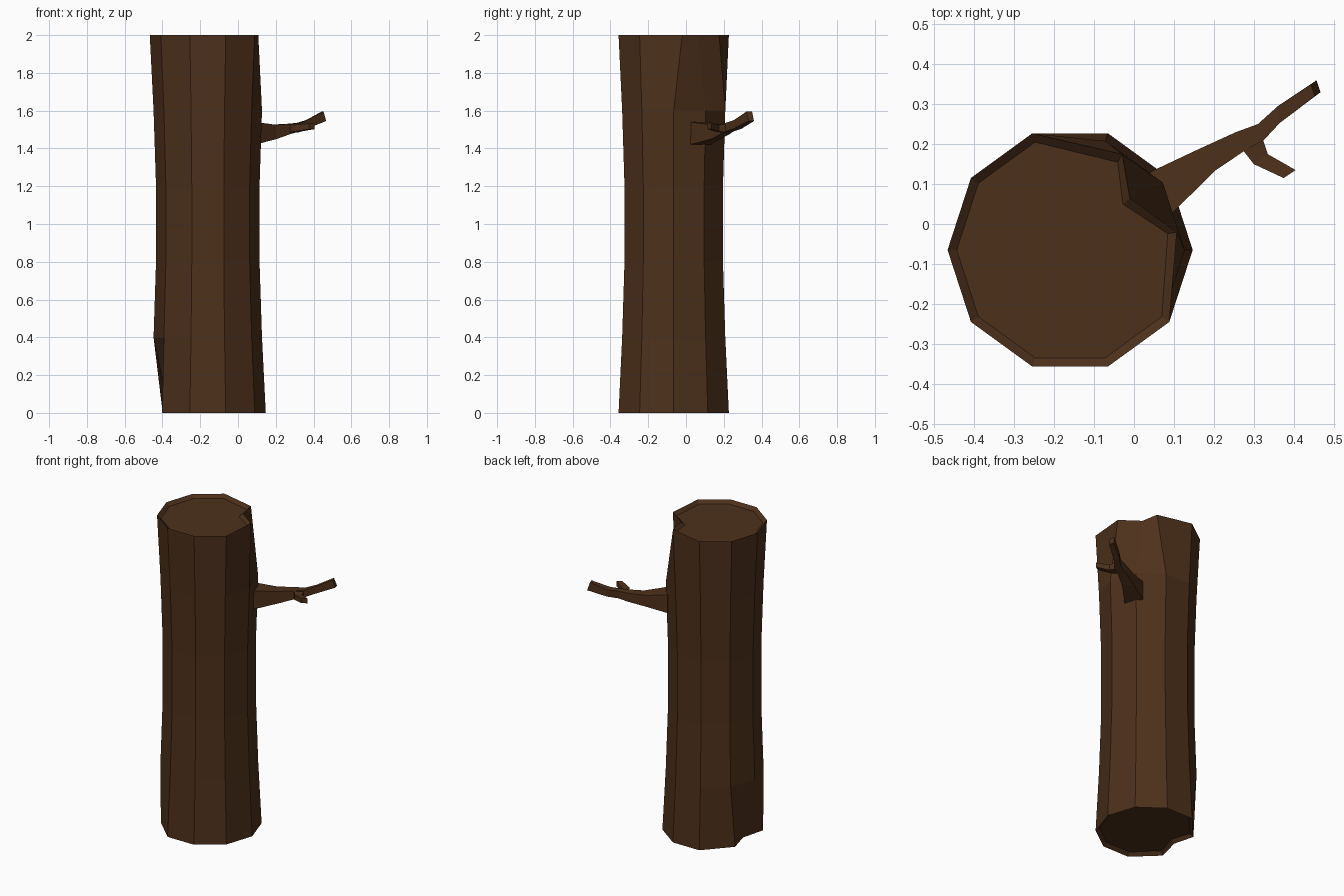
import bpy, bmesh
from math import cos, sin, radians

if "Cube" in bpy.data.objects:
    bpy.data.objects.remove(bpy.data.objects["Cube"])

bark = bpy.data.materials.new("bark")
bark.diffuse_color = (0.075, 0.030, 0.011, 1)
bark.use_nodes = True
bark.node_tree.nodes["Principled BSDF"].inputs["Base Color"].default_value = bark.diffuse_color


def loft(name, rings):
    """Skin a list of equal-length rings and cap both ends."""
    bm = bmesh.new()
    loops = [[bm.verts.new(p) for p in ring] for ring in rings]
    n = len(loops[0])
    for a, b in zip(loops, loops[1:]):
        for i in range(n):
            j = (i + 1) % n
            bm.faces.new((a[i], a[j], b[j], b[i]))
    bm.faces.new(loops[0][::-1])
    bm.faces.new(loops[-1])
    bmesh.ops.recalc_face_normals(bm, faces=bm.faces)
    mesh = bpy.data.meshes.new(name)
    bm.to_mesh(mesh)
    bm.free()
    mesh.materials.append(bark)
    obj = bpy.data.objects.new(name, mesh)
    bpy.context.collection.objects.link(obj)
    return obj


# Trunk: ten-sided waisted log with a split at the top and one at the bottom
CX, CY = -0.16, -0.065


def trunk_ring(z, r, changes={}, inset=0.0):
    ring = []
    for i in range(10):
        rad, ang = changes.get(i, (r, i * 36))
        a = radians(ang)
        ring.append((CX + (rad - inset) * cos(a), CY + (rad - inset) * sin(a), z))
    return ring


top_split = {0: (0.271, 9.5), 1: (0.198, 41), 2: (0.273, 61.5)}
low_split = {4: (0.273, 151), 5: (0.203, 180), 6: (0.285, 212)}
loft("trunk", [
    trunk_ring(0.02, 0.307, low_split, 0.023),
    trunk_ring(0, 0.307, low_split),
    trunk_ring(0.4, 0.287),
    trunk_ring(0.8, 0.274),
    trunk_ring(1.2, 0.274),
    trunk_ring(1.6, 0.287),
    trunk_ring(2, 0.307, top_split),
    trunk_ring(1.98, 0.307, top_split, 0.023),
])


# Branches: four-sided sections given by left point, right point, bottom and top height
def branch(name, sections):
    loft(name, [[(lx, ly, z0), (rx, ry, z0), (rx, ry, z1), (lx, ly, z1)]
                for lx, ly, rx, ry, z0, z1 in sections])
    return bpy.data.objects[name]


limb = branch("branch", [
    (0.040, 0.130, 0.090, 0.022, 1.42, 1.54),
    (0.150, 0.182, 0.205, 0.135, 1.45, 1.525),
    (0.255, 0.230, 0.275, 0.182, 1.475, 1.53),
    (0.310, 0.250, 0.325, 0.210, 1.49, 1.535),
    (0.360, 0.295, 0.365, 0.253, 1.505, 1.55),
    (0.450, 0.355, 0.460, 0.325, 1.545, 1.595),
])
# Slanted cut at the branch tip
for v in limb.data.vertices[-4:]:
    v.co.x += 0.007 if v.co.z < 1.57 else -0.007
    v.co.y += 0.005 if v.co.z < 1.57 else -0.005

branch("twig", [
    (0.322, 0.214, 0.272, 0.186, 1.485, 1.528),
    (0.335, 0.175, 0.300, 0.150, 1.490, 1.525),
    (0.405, 0.135, 0.375, 0.115, 1.502, 1.532),
])
